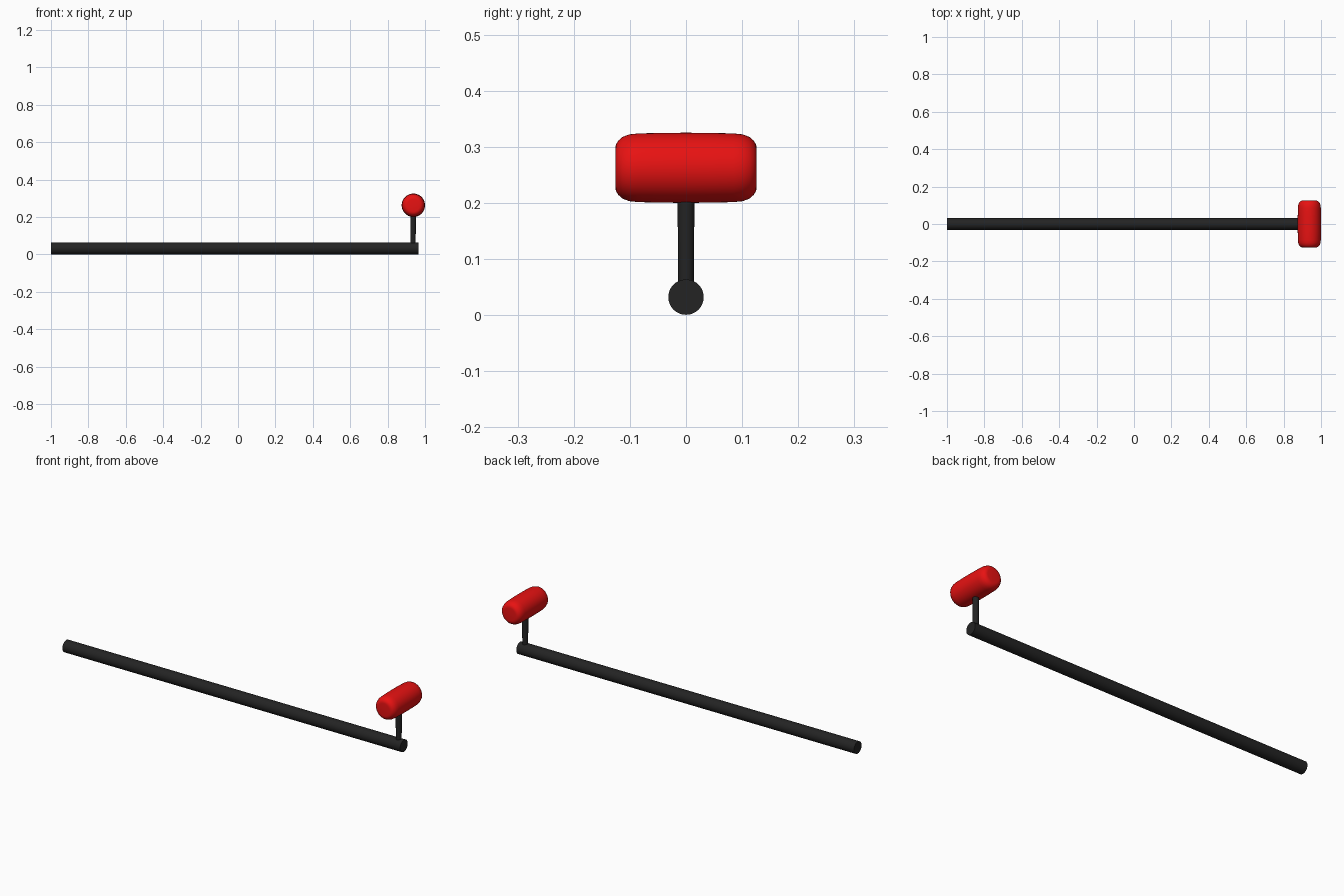
import bpy, bmesh, math
from mathutils import Matrix, Vector

if "Cube" in bpy.data.objects:
    bpy.data.objects.remove(bpy.data.objects["Cube"])


def material(name, rgb):
    m = bpy.data.materials.new(name)
    m.diffuse_color = (*rgb, 1)
    m.use_nodes = True
    m.node_tree.nodes["Principled BSDF"].inputs["Base Color"].default_value = m.diffuse_color
    return m


black = material("matte black", (0.017, 0.017, 0.017))
red = material("bright red", (0.8, 0.006, 0.006))


def lathe(name, profile, origin, axis, mat, sides=48, angle=35):
    """Spin (radius, distance) pairs round an axis, with capped ends."""
    bm = bmesh.new()
    rings = [[bm.verts.new((r * math.cos(2 * math.pi * i / sides),
                            r * math.sin(2 * math.pi * i / sides), d))
              for i in range(sides)] for r, d in profile]
    for a, b in zip(rings, rings[1:]):
        for i in range(sides):
            j = (i + 1) % sides
            bm.faces.new((a[i], a[j], b[j], b[i]))
    bm.faces.new(rings[0][::-1])
    bm.faces.new(rings[-1])
    rot = Vector((0, 0, 1)).rotation_difference(Vector(axis)).to_matrix().to_4x4()
    bm.transform(Matrix.Translation(origin) @ rot)
    bmesh.ops.recalc_face_normals(bm, faces=bm.faces)
    me = bpy.data.meshes.new(name)
    bm.to_mesh(me)
    bm.free()
    me.materials.append(mat)
    ob = bpy.data.objects.new(name, me)
    bpy.context.collection.objects.link(ob)
    bpy.ops.object.select_all(action='DESELECT')
    ob.select_set(True)
    bpy.context.view_layer.objects.active = ob
    bpy.ops.object.shade_smooth_by_angle(angle=math.radians(angle))
    return ob


# Long horizontal bar lying on the ground
lathe("long_bar", [(0.0315, -1.0), (0.0315, 0.966)], (0, 0, 0.0322), (1, 0, 0), black)

# Short upright post, slightly wider at the top
lathe("upright_post", [(0.0138, 0.035), (0.0152, 0.225)], (0.936, 0, 0), (0, 0, 1), black, 32)

# Rounded crosswise grip: half profile mirrored about its middle
half = [(0.0622, 0.04), (0.0612, 0.085), (0.0595, 0.101), (0.055, 0.113),
        (0.048, 0.121), (0.041, 0.125), (0.033, 0.126)]
profile = [(r, -d) for r, d in reversed(half)] + [(0.0625, 0)] + half
lathe("red_grip", profile, (0.9375, 0, 0.2627), (0, 1, 0), red)
